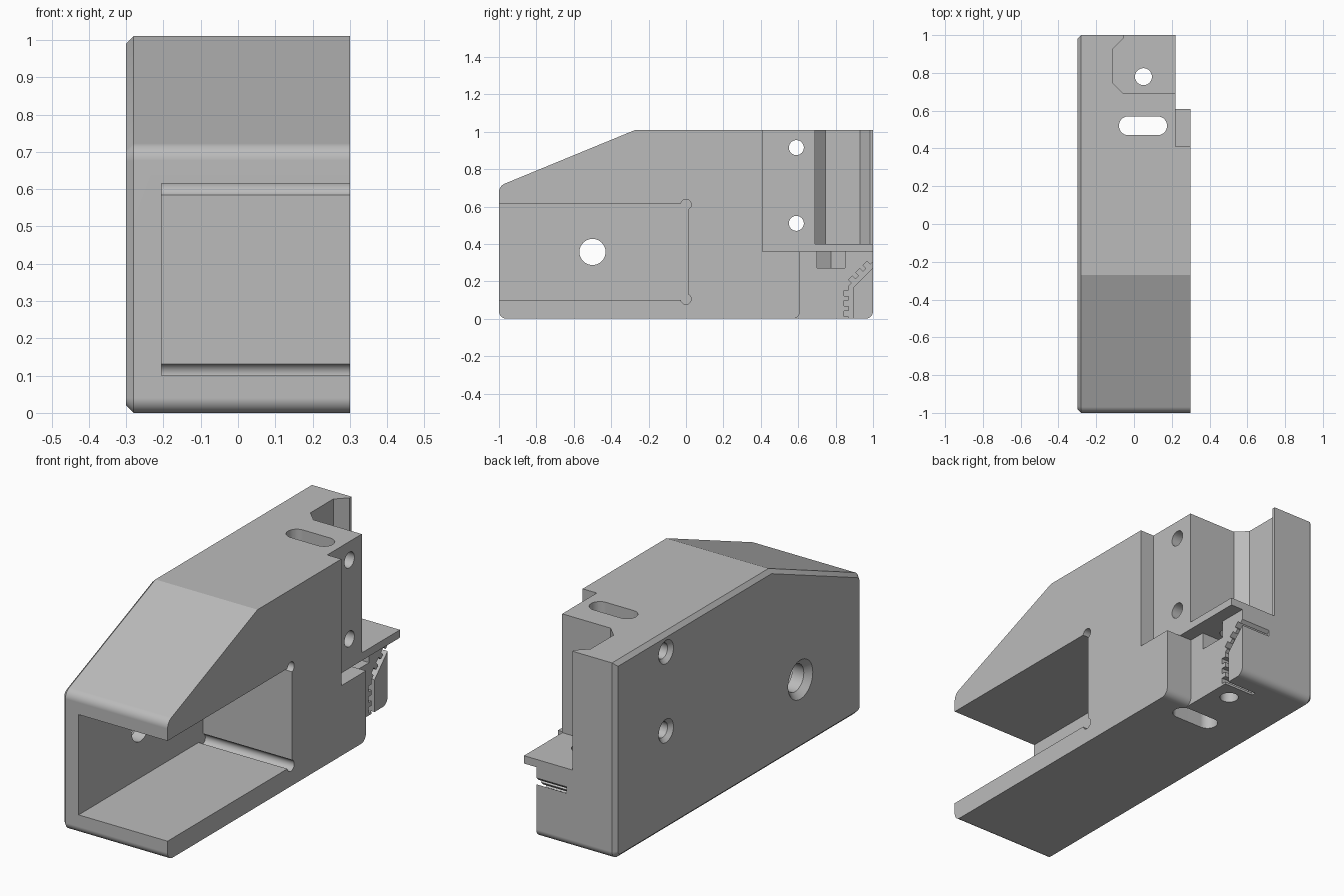
import bpy, bmesh
from math import sin, cos, radians
from mathutils import Vector

if "Cube" in bpy.data.objects:
    bpy.data.objects.remove(bpy.data.objects["Cube"])

grey = bpy.data.materials.new("plain_grey")
grey.use_nodes = True
grey.diffuse_color = (0.5, 0.5, 0.5, 1)
grey.node_tree.nodes["Principled BSDF"].inputs["Base Color"].default_value = (0.5, 0.5, 0.5, 1)


def arc(cx, cy, r, start, end, steps=10):
    angles = [radians(start + (end - start) * i / steps) for i in range(steps + 1)]
    return [(cx + r * cos(t), cy + r * sin(t)) for t in angles]


def circle(a, b, r):
    return arc(a, b, r, 0, 360, 40)[:-1]


def rect(a0, b0, a1, b1):
    return [(a0, b0), (a1, b0), (a1, b1), (a0, b1)]


def prism(name, pts, axis, lo, hi, grow=1.0):
    """Extrude a (y, z) outline along x, or an (x, y) outline along z; grow scales the far end."""
    n = len(pts)
    area = sum(pts[i - 1][0] * pts[i][1] - pts[i][0] * pts[i - 1][1] for i in range(n))
    if area < 0:
        pts = pts[::-1]
    ca, cb = sum(p[0] for p in pts) / n, sum(p[1] for p in pts) / n
    verts = []
    for d, s in ((lo, 1), (hi, grow)):
        for a, b in pts:
            a, b = ca + (a - ca) * s, cb + (b - cb) * s
            verts.append((d, a, b) if axis == "x" else (a, b, d))
    faces = [list(range(n))[::-1], list(range(n, 2 * n))]
    faces += [(i, (i + 1) % n, n + (i + 1) % n, n + i) for i in range(n)]
    mesh = bpy.data.meshes.new(name)
    mesh.from_pydata(verts, [], faces)
    mesh.update()
    mesh.materials.append(grey)
    obj = bpy.data.objects.new(name, mesh)
    bpy.context.scene.collection.objects.link(obj)
    return obj


# Body: rounded side outline with a sloped nose
outline = (arc(-0.96, 0.04, 0.04, 180, 270) + arc(0.96, 0.04, 0.04, 270, 360)
           + [(1, 1.01), (-0.27, 1.01)] + arc(-0.95, 0.676, 0.05, 112.5, 180))
body = prism("clamp_body", outline, "x", -0.3, 0.3)

# Chamfer around the closed side
bm = bmesh.new()
bm.from_mesh(body.data)
rim = [e for e in bm.edges if all(v.co.x < -0.29 for v in e.verts)]
bmesh.ops.bevel(bm, geom=rim, offset=0.02, segments=1, affect="EDGES")
bm.to_mesh(body.data)
bm.free()

cutters = []


def cut(*args, **kw):
    cutters.append(prism(*args, **kw))


# Front pocket with relieved inner corners
cut("front_pocket_cut", [(-1.1, 0.1)] + arc(0, 0.105, 0.028, 190, 429, 16)
    + arc(0, 0.61, 0.028, -69, 170, 16) + [(-1.1, 0.615)], "x", -0.205, 0.4)

# Rear steps: shallow above the shelf, deeper below it
cut("lower_step_cut", [(1.1, -0.1), (1.1, 0.36), (0.61, 0.36)]
    + arc(0.57, 0.04, 0.04, 0, -90) + [(0.57, -0.1)], "x", 0.15, 0.4)
cut("upper_step_cut", rect(0.41, 0.36, 1.1, 1.1), "x", 0.22, 0.4)

# Rear corner pocket above the shelf
cut("corner_pocket_cut", [(0.5, 0.69), (-0.055, 0.69), (-0.11, 0.745), (-0.11, 0.93),
    (-0.055, 0.985), (-0.055, 1.1), (0.5, 1.1)], "z", 0.4, 1.1)

# Nut trap and vertical openings
cut("nut_trap_cut", [(0.4, 0.7), (0.007, 0.7), (-0.036, 0.775), (0.007, 0.85), (0.4, 0.85)],
    "z", 0.27, 0.36)
cut("shelf_hole_cut", circle(0.05, 0.78, 0.045), "z", -0.1, 0.6)
cut("long_slot_cut", arc(0.125, 0.52, 0.05, -90, 90, 16) + arc(-0.03, 0.52, 0.05, 90, 270, 16),
    "z", -0.1, 1.1)

# Cross holes, countersunk on the closed side
for y, z, r, sink in ((-0.5, 0.357, 0.07, 0.03), (0.59, 0.51, 0.04, 0.02), (0.59, 0.915, 0.04, 0.02)):
    cut("cross_hole_cut", circle(y, z, r), "x", -0.4, 0.4)
    wide = r + sink * 1.5
    cut("countersink_cut", circle(y, z, wide), "x", -0.3 - sink / 2, -0.3 + sink, grow=r / wide)

# Toothed belt slot: straight run, then a diagonal run out of the back
teeth = [Vector((0.87, -0.1))]
for start, along, side, steps in (((0.87, 0), (0, 1), (-1, 0), (0.012, 0.067, 0.122)),
                                  ((0.87, 0.175), (0.7071, 0.7071), (-0.7071, 0.7071),
                                   (0.022, 0.077, 0.132))):
    p, t, n = Vector(start), Vector(along), Vector(side)
    for s in steps:
        a, b = p + t * s, p + t * (s + 0.03)
        teeth += [a, a + n * 0.025, b + n * 0.025, b]
    if along[0] == 0:
        teeth.append(Vector((0.87, 0.175)))
teeth += [p + t * 0.3, Vector((1.085, 0.357)), Vector((0.893, 0.165)), Vector((0.893, -0.1))]
cut("belt_slot_cut", [tuple(v) for v in teeth], "x", -0.02, 0.4)

# Carve the body
for c in cutters:
    c.hide_render = True
    mod = body.modifiers.new(c.name, "BOOLEAN")
    mod.operation, mod.solver, mod.object = "DIFFERENCE", "EXACT", c
bpy.context.view_layer.update()
carved = bpy.data.meshes.new_from_object(body.evaluated_get(bpy.context.evaluated_depsgraph_get()))
body.modifiers.clear()
body.data = carved
for c in cutters:
    bpy.data.objects.remove(c)

# Smooth the rounds and keep the planes flat
bpy.ops.object.select_all(action="DESELECT")
body.select_set(True)
bpy.context.view_layer.objects.active = body
bpy.ops.object.shade_smooth_by_angle(angle=radians(20))
weighted = body.modifiers.new("flat_planes", "WEIGHTED_NORMAL")
weighted.keep_sharp = True
